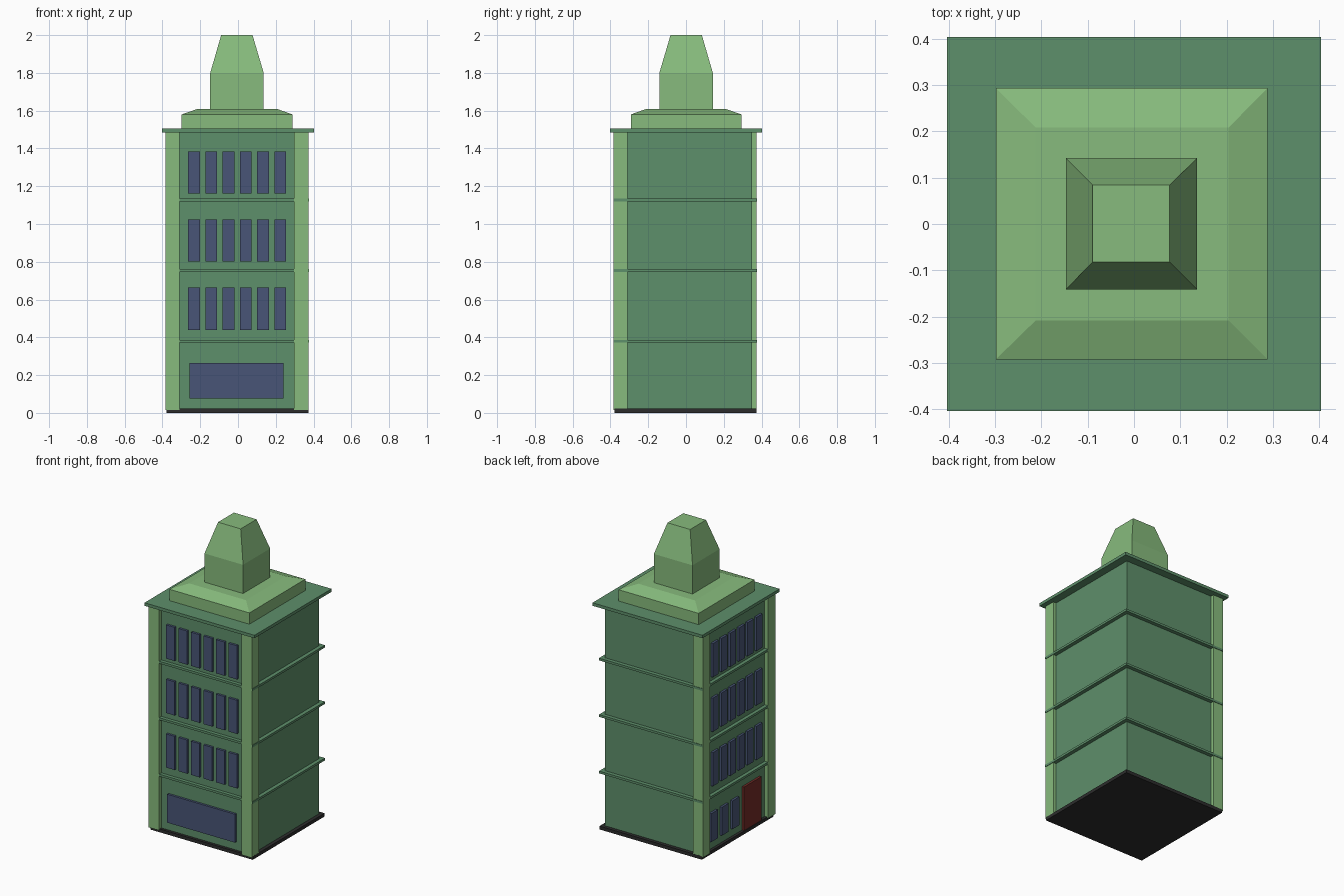
import bpy, bmesh

if "Cube" in bpy.data.objects:
    bpy.data.objects.remove(bpy.data.objects["Cube"])


def material(name, rgb):
    # sRGB bytes to linear colour
    m = bpy.data.materials.new(name)
    m.diffuse_color = [(c / 255) ** 2.2 for c in rgb] + [1]
    m.use_nodes = True
    m.node_tree.nodes["Principled BSDF"].inputs["Base Color"].default_value = m.diffuse_color
    return m


WALL = material("wall_green", (94, 142, 106))
TRIM = material("light_green", (134, 186, 124))
GLASS = material("window_blue", (74, 86, 118))
DOOR = material("door_red", (115, 48, 44))
DARK = material("base_dark", (48, 48, 48))


def loft(name, sections, mat):
    """Stack of rectangles (x0, x1, y0, y1, z) joined into a closed solid."""
    bm = bmesh.new()
    rings = [[bm.verts.new(p) for p in
              ((x0, y0, z), (x1, y0, z), (x1, y1, z), (x0, y1, z))]
             for x0, x1, y0, y1, z in sections]
    bm.faces.new(rings[0][::-1])
    bm.faces.new(rings[-1])
    for a, b in zip(rings, rings[1:]):
        for i in range(4):
            j = (i + 1) % 4
            bm.faces.new((a[i], a[j], b[j], b[i]))
    me = bpy.data.meshes.new(name)
    bm.to_mesh(me)
    bm.free()
    ob = bpy.data.objects.new(name, me)
    me.materials.append(mat)
    bpy.context.collection.objects.link(ob)
    return ob


def box(name, x, y, z, mat):
    return loft(name, [(*x, *y, z[0]), (*x, *y, z[1])], mat)


def square(lo, hi, z):
    return (lo, hi, lo, hi, z)


FACE, INSIDE = -0.375, -0.35  # outer plane of panes, and depth hidden in the wall


def front_panel(name, c, w, z, mat):
    box(name, (c - w / 2, c + w / 2), (FACE, INSIDE), z, mat)


def left_panel(name, c, w, z, mat):
    box(name, (FACE, INSIDE), (c - w / 2, c + w / 2), z, mat)


# Base and main block
loft("base", [square(-0.378, 0.373, 0), square(-0.378, 0.373, 0.022)], DARK)
loft("walls", [square(-0.36, 0.35, 0.02), square(-0.36, 0.35, 1.49)], WALL)

# Floor ledges
for i in range(3):
    z = 0.372 + 0.374 * i
    loft(f"ledge_{i + 1}", [square(-0.383, 0.375, z), square(-0.383, 0.375, z + 0.015)], WALL)

# Pilasters on three corners (the back right corner is plain)
LO, HI = (-0.385, -0.31), (0.297, 0.372)
for name, x, y in (("front_left", LO, LO), ("front_right", HI, LO), ("back_left", LO, HI)):
    box("pilaster_" + name, x, y, (0.015, 1.487), TRIM)

# Upper windows on front and left sides
for floor in range(3):
    z0 = 0.44 + 0.361 * floor
    for i in range(6):
        c = -0.233 + 0.0914 * i
        front_panel(f"front_window_{floor}_{i}", c, 0.062, (z0, z0 + 0.223), GLASS)
        left_panel(f"left_window_{floor}_{i}", c, 0.062, (z0, z0 + 0.223), GLASS)

# Ground floor: shop window, small side windows and door
front_panel("shop_window", -0.008, 0.497, (0.077, 0.265), GLASS)
for i in range(3):
    left_panel(f"side_window_{i}", 0.013 + 0.112 * i, 0.07, (0.077, 0.265), GLASS)
left_panel("door", -0.163, 0.18, (0.022, 0.31), DOOR)

# Roof slab, stepped tier and tapering tower
loft("roof_slab", [square(-0.403, 0.403, 1.485), square(-0.403, 0.403, 1.505)], WALL)
loft("roof_tier", [(-0.298, 0.288, -0.292, 0.293, 1.5),
                   (-0.298, 0.288, -0.292, 0.293, 1.58),
                   (-0.212, 0.204, -0.208, 0.208, 1.61)], TRIM)
loft("roof_tower", [(-0.147, 0.136, -0.141, 0.142, 1.6),
                    (-0.147, 0.136, -0.141, 0.142, 1.8),
                    (-0.089, 0.077, -0.082, 0.084, 2.0)], TRIM)
